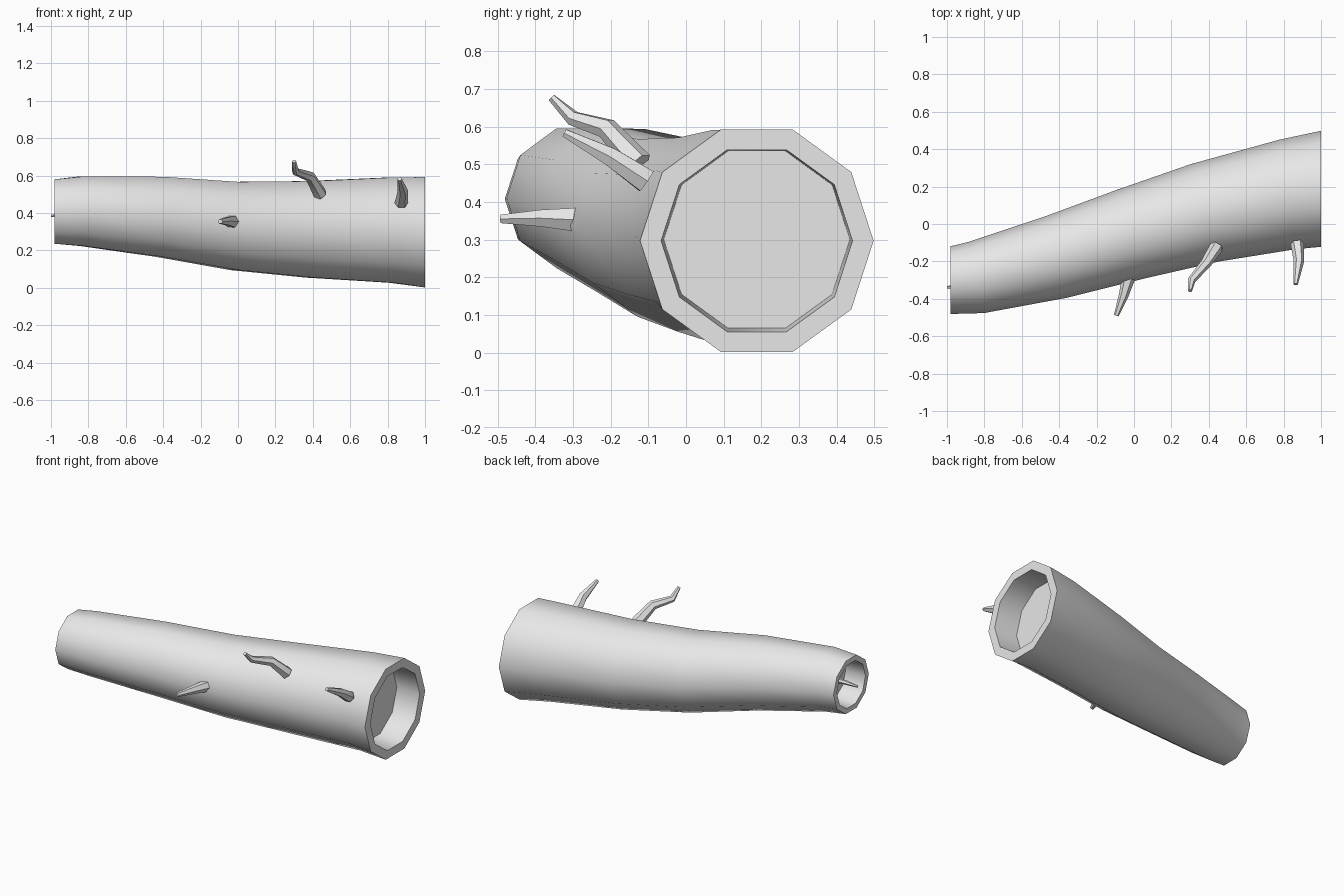
import bpy
import bmesh
import math
from mathutils import Vector, Matrix

cube = bpy.data.objects.get("Cube")
if cube:
    bpy.data.objects.remove(cube)

grey = bpy.data.materials.new("pale grey")
grey.use_nodes = True
grey.diffuse_color = (0.8, 0.8, 0.8, 1)
grey.node_tree.nodes["Principled BSDF"].inputs["Base Color"].default_value = (0.8, 0.8, 0.8, 1)


def loft(name, rings):
    """Skin a list of vertex rings and close both ends."""
    bm = bmesh.new()
    loops = [[bm.verts.new(p) for p in ring] for ring in rings]
    n = len(loops[0])
    for a, b in zip(loops, loops[1:]):
        for i in range(n):
            j = (i + 1) % n
            bm.faces.new((a[i], a[j], b[j], b[i]))
    bm.faces.new(loops[0][::-1])
    bm.faces.new(loops[-1])
    bmesh.ops.recalc_face_normals(bm, faces=bm.faces)
    mesh = bpy.data.meshes.new(name)
    bm.to_mesh(mesh)
    bm.free()
    mesh.materials.append(grey)
    obj = bpy.data.objects.new(name, mesh)
    bpy.context.collection.objects.link(obj)
    bpy.ops.object.select_all(action="DESELECT")
    obj.select_set(True)
    bpy.context.view_layer.objects.active = obj
    bpy.ops.object.shade_smooth_by_angle(angle=math.radians(50))
    return obj


def log_ring(centre, radius, turn=0.0):
    """Ten-sided ring facing along x, turned about z."""
    spin = Matrix.Rotation(turn, 3, "Z")
    angles = [math.tau * i / 10 for i in range(10)]
    return [Vector(centre) + spin @ Vector((0, math.cos(a), math.sin(a))) * radius
            for a in angles]


def branch(name, points, radii, sides=6):
    """Tapered twig following a short bent path."""
    pts = [Vector(p) for p in points]
    rings = []
    for k, p in enumerate(pts):
        along = pts[min(k + 1, len(pts) - 1)] - pts[max(k - 1, 0)]
        rot = along.to_track_quat("Z", "Y").to_matrix()
        rings.append([p + rot @ Vector((math.cos(math.tau * i / sides),
                                        math.sin(math.tau * i / sides), 0)) * radii[k]
                      for i in range(sides)])
    return loft(name, rings)


# Trunk: thin hollow end, bent body, thick hollow end
thin = (-0.98, -0.30, 0.408)
thick = (1.0, 0.188, 0.297)
trunk = [
    log_ring((-0.84, -0.30, 0.408), 0.142),
    log_ring(thin, 0.147),
    log_ring(thin, 0.181),
    log_ring((-0.84, -0.285, 0.41), 0.195, 0.2),
    log_ring((-0.42, -0.178, 0.38), 0.225, 0.28),
    log_ring((-0.02, -0.055, 0.331), 0.248, 0.3),
    log_ring((0.38, 0.06, 0.313), 0.271, 0.28),
    log_ring((0.82, 0.158, 0.309), 0.296, 0.14),
    log_ring(thick, 0.31),
    log_ring(thick, 0.254),
    log_ring((0.84, 0.188, 0.30), 0.247),
]
loft("log_trunk", trunk)

# Twigs on the front side
branch("lower_branch", [(-0.03, -0.29, 0.353), (-0.055, -0.38, 0.357), (-0.095, -0.49, 0.355)],
       [0.036, 0.026, 0.013])
branch("forked_branch", [(0.44, -0.125, 0.50), (0.385, -0.21, 0.595),
                         (0.308, -0.30, 0.622), (0.30, -0.357, 0.677)],
       [0.038, 0.029, 0.021, 0.011])
branch("upper_branch", [(0.873, -0.105, 0.455), (0.882, -0.20, 0.52), (0.864, -0.322, 0.583)],
       [0.036, 0.028, 0.012])

# Small twig inside the thin hollow end
branch("end_twig", [(-0.83, -0.325, 0.395), (-0.92, -0.335, 0.39), (-1.0, -0.338, 0.385)],
       [0.018, 0.013, 0.007])
